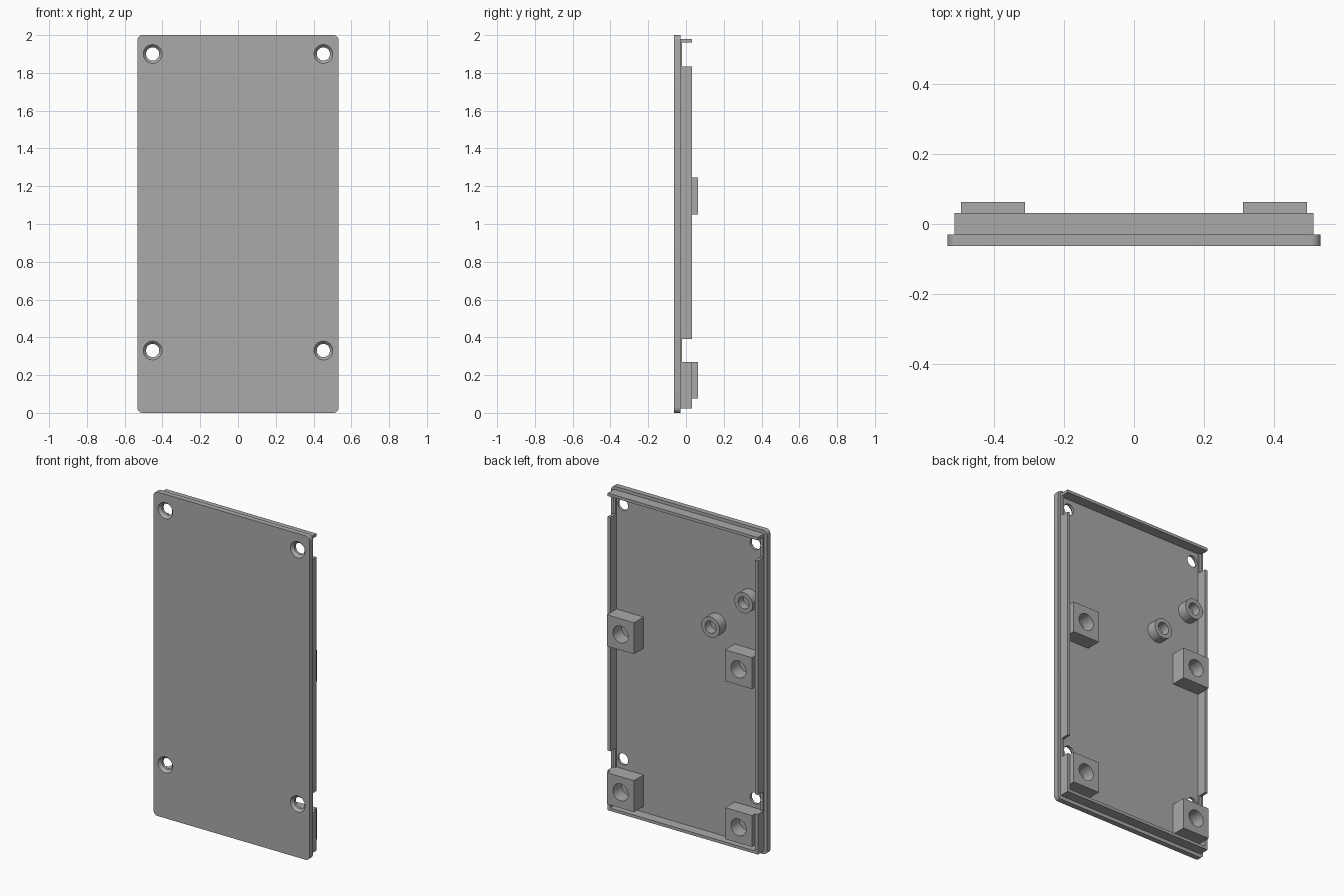
import bpy
import bmesh
import math
from mathutils import Matrix

if "Cube" in bpy.data.objects:
    bpy.data.objects.remove(bpy.data.objects["Cube"])

grey = bpy.data.materials.new("plain grey")
grey.use_nodes = True
grey.diffuse_color = (0.4, 0.4, 0.4, 1)
grey.node_tree.nodes["Principled BSDF"].inputs["Base Color"].default_value = (0.4, 0.4, 0.4, 1)

# Levels along y, and half widths of the plate and rim
FRONT, FACE, LOW, RIM, TOP = -0.063, -0.03, -0.02, 0.032, 0.063
HALF, RIM_HALF, WALL = 0.533, 0.513, 0.018


def finish(name, bm):
    bmesh.ops.recalc_face_normals(bm, faces=bm.faces[:])
    mesh = bpy.data.meshes.new(name)
    bm.to_mesh(mesh)
    bm.free()
    mesh.materials.append(grey)
    obj = bpy.data.objects.new(name, mesh)
    bpy.context.collection.objects.link(obj)
    return obj


def add_box(bm, x0, x1, y0, y1, z0, z1):
    centre = Matrix.Translation(((x0 + x1) / 2, (y0 + y1) / 2, (z0 + z1) / 2))
    size = Matrix.Diagonal((x1 - x0, y1 - y0, z1 - z0, 1))
    return bmesh.ops.create_cube(bm, size=1, matrix=centre @ size)["verts"]


def add_cone(bm, x, z, y0, y1, r0, r1):
    # Round piece along y, radius r0 at y0 and r1 at y1
    place = Matrix.Translation((x, (y0 + y1) / 2, z)) @ Matrix.Rotation(-math.pi / 2, 4, "X")
    bmesh.ops.create_cone(bm, cap_ends=True, segments=40, radius1=r0, radius2=r1,
                          depth=y1 - y0, matrix=place)


def cut(obj, *cutters):
    # Apply each cutter, then discard it
    for cutter in cutters:
        mod = obj.modifiers.new("cut", "BOOLEAN")
        mod.operation = "DIFFERENCE"
        mod.solver = "EXACT"
        mod.object = cutter
    graph = bpy.context.evaluated_depsgraph_get()
    mesh = bpy.data.meshes.new_from_object(obj.evaluated_get(graph))
    obj.modifiers.clear()
    obj.data = mesh
    for cutter in cutters:
        bpy.data.objects.remove(cutter)


def smooth(obj):
    bpy.ops.object.select_all(action="DESELECT")
    obj.select_set(True)
    bpy.context.view_layer.objects.active = obj
    bpy.ops.object.shade_smooth_by_angle(angle=math.radians(25))


# Cover plate with rounded corners
bm = bmesh.new()
add_box(bm, -HALF, HALF, FRONT, FACE, 0, 2)
corners = [e for e in bm.edges if abs(e.verts[0].co.y - e.verts[1].co.y) > 0.01]
bmesh.ops.bevel(bm, geom=corners, offset=0.028, segments=6, profile=0.5, affect="EDGES")
plate = finish("cover_plate", bm)

# Countersunk screw holes
holes, sinks = bmesh.new(), bmesh.new()
for x in (-0.452, 0.452):
    for z in (0.33, 1.9):
        add_cone(holes, x, z, -0.1, 0, 0.035, 0.035)
        add_cone(sinks, x, z, FRONT - 0.005, FRONT + 0.017, 0.054, 0.035)
cut(plate, finish("screw_hole_cutter", holes), finish("countersink_cutter", sinks))
smooth(plate)

# Rim frame: hollow box with notches in both side walls
bm = bmesh.new()
add_box(bm, -RIM_HALF, RIM_HALF, FACE, RIM, 0.022, 1.98)
rim = finish("rim", bm)
bm = bmesh.new()
add_box(bm, WALL - RIM_HALF, RIM_HALF - WALL, -0.1, 0.1, 0.022 + WALL, 1.98 - WALL)
hollow = finish("hollow_cutter", bm)
bm = bmesh.new()
for z0, z1 in ((0.27, 0.39), (1.835, 1.98 - WALL)):
    add_box(bm, -1, 1, LOW, 0.1, z0, z1)
cut(rim, hollow, finish("notch_cutter", bm))

# Square mounting blocks with blind holes
for side, x in (("right", -0.403), ("left", 0.403)):
    for level, z in (("lower", 0.173), ("upper", 1.148)):
        bm = bmesh.new()
        add_box(bm, x - 0.092, x + 0.092, FACE, TOP, z - 0.097, z + 0.097)
        block = finish(f"{level}_{side}_block", bm)
        bm = bmesh.new()
        add_cone(bm, x, z, LOW, 0.1, 0.052, 0.052)
        cut(block, finish("block_hole_cutter", bm))
        smooth(block)

# Round hollow bosses
for name, x, z in (("inner_boss", -0.19, 1.34), ("outer_boss", -0.415, 1.55)):
    bm = bmesh.new()
    add_cone(bm, x, z, FACE, RIM, 0.063, 0.063)
    boss = finish(name, bm)
    bm = bmesh.new()
    add_cone(bm, x, z, LOW, 0.1, 0.037, 0.037)
    cut(boss, finish("boss_hole_cutter", bm))
    smooth(boss)
